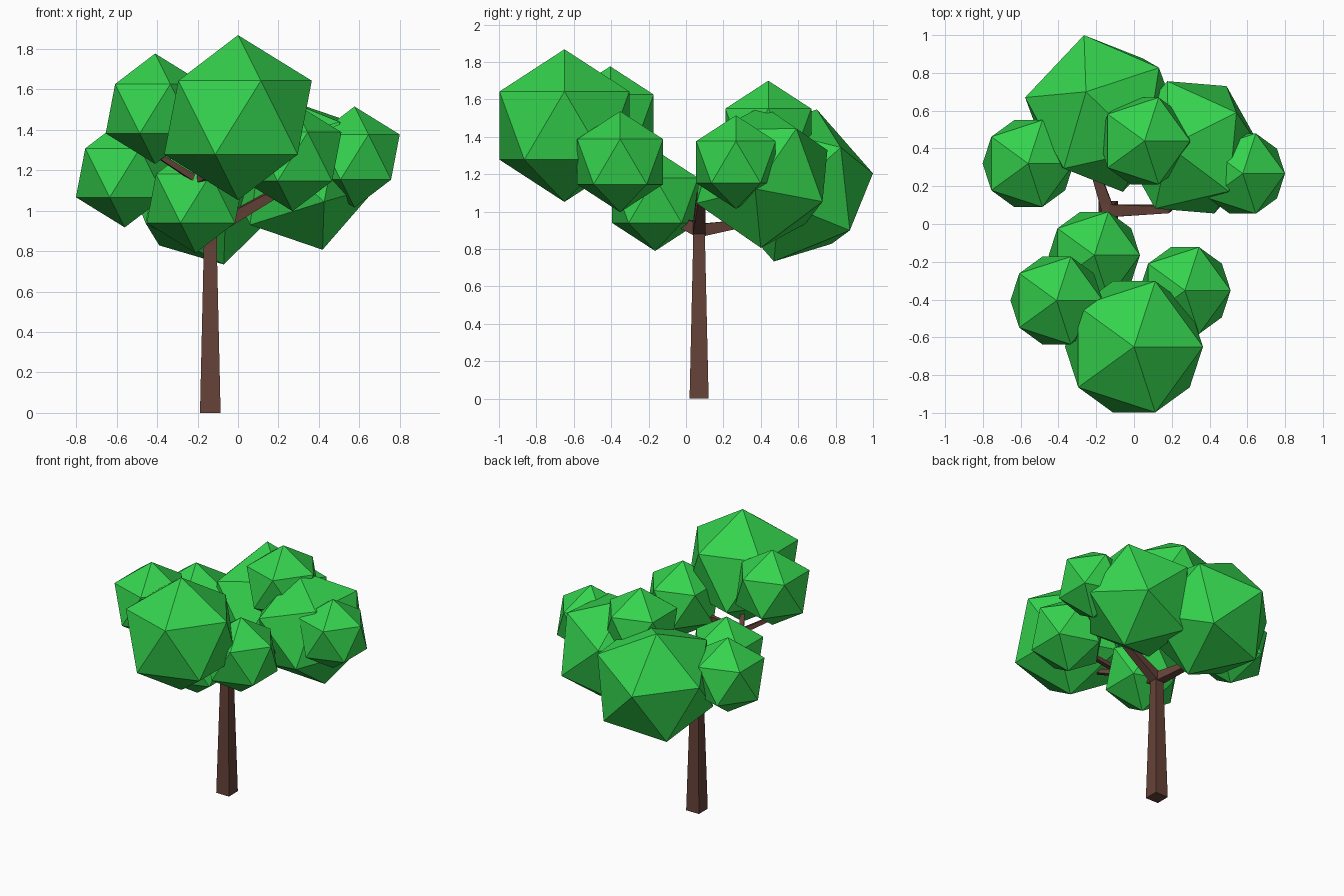
import bpy, bmesh
from mathutils import Vector, Matrix

if "Cube" in bpy.data.objects:
    bpy.data.objects.remove(bpy.data.objects["Cube"])


def material(name, rgb):
    m = bpy.data.materials.new(name)
    m.diffuse_color = (*rgb, 1)
    m.use_nodes = True
    m.node_tree.nodes["Principled BSDF"].inputs["Base Color"].default_value = m.diffuse_color
    return m


LEAF = material("leaf_green", (0.035, 0.65, 0.075))
BARK = material("bark_brown", (0.13, 0.055, 0.04))


def add_object(name, bm, mat):
    bmesh.ops.recalc_face_normals(bm, faces=bm.faces)
    mesh = bpy.data.meshes.new(name)
    bm.to_mesh(mesh)
    bm.free()
    mesh.materials.append(mat)
    obj = bpy.data.objects.new(name, mesh)
    bpy.context.collection.objects.link(obj)


def leaf_clump(name, centre, r, axis=(0, 0, 1), toward=(1, 0, 0)):
    """Icosahedron with a pole along axis and an upper-ring corner turned toward a direction."""
    z = Vector(axis).normalized()
    x = Vector(toward)
    x = (x - z * x.dot(z)).normalized()
    frame = Matrix((x, z.cross(x), z)).transposed().to_4x4()
    bm = bmesh.new()
    bmesh.ops.create_icosphere(bm, subdivisions=1, radius=r,
                               matrix=Matrix.Translation(centre) @ frame)
    add_object(name, bm, LEAF)


def limb(name, points):
    """Square tapered tube through (x, y, z, half_width) points."""
    bm = bmesh.new()
    pos = [Vector(p[:3]) for p in points]
    rings = []
    for i, p in enumerate(points):
        d = (pos[min(i + 1, len(pos) - 1)] - pos[max(i - 1, 0)]).normalized()
        ref = Vector((0, 1, 0)) if abs(d.z) > 0.9 else Vector((0, 0, 1))
        u = d.cross(ref).normalized()
        v = u.cross(d)
        rings.append([bm.verts.new(pos[i] + p[3] * (a * u + b * v))
                      for a, b in ((1, 1), (-1, 1), (-1, -1), (1, -1))])
    for lo, hi in zip(rings, rings[1:]):
        for k in range(4):
            j = (k + 1) % 4
            bm.faces.new((lo[k], lo[j], hi[j], hi[k]))
    bm.faces.new(rings[0])
    bm.faces.new(rings[-1])
    add_object(name, bm, BARK)


# Upright leaf clumps
for name, centre, r in (
        ("leaf_front_large", (0, -0.65, 1.46), 0.408),
        ("leaf_front_left", (-0.41, -0.405, 1.504), 0.273),
        ("leaf_centre", (-0.21, -0.165, 1.06), 0.27),
        ("leaf_back_left", (-0.56, 0.32, 1.187), 0.27),
        ("leaf_front_right", (0.27, -0.352, 1.267), 0.27),
        ("leaf_far_right", (0.576, 0.267, 1.265), 0.25),
        ("leaf_back_top", (0.056, 0.44, 1.43), 0.27)):
    leaf_clump(name, centre, r)

# Tilted large leaf clumps
leaf_clump("leaf_back_large", (-0.162, 0.585, 1.14), 0.432,
           (-0.092, 0.115, 0.406), (-0.103, 0.415, 0.066))
leaf_clump("leaf_right_large", (0.301, 0.406, 1.187), 0.398,
           (-0.116, 0.006, 0.377), (0.239, 0.184, 0.266))

# Trunk and branches
fork = (-0.137, 0.07, 0.9)
node = (-0.2, -0.35, 1.15)
limb("trunk", [(-0.137, 0.07, 0, 0.051), (-0.137, 0.07, 0.83, 0.032),
               (-0.137, 0.07, 0.94, 0.032)])
limb("branch_right", [(*fork, 0.034), (0.18, 0.08, 1.085, 0.021), (0.3, 0.35, 1.2, 0.018)])
limb("branch_back", [(*fork, 0.034), (-0.2, 0.26, 0.93, 0.024), (-0.17, 0.55, 1.1, 0.018)])
limb("branch_front", [(*fork, 0.034), (-0.16, -0.04, 0.95, 0.027),
                      (-0.21, -0.17, 1.06, 0.022), (*node, 0.018)])
for side, mid, end in (("left", (-0.42, -0.41, 1.29), (-0.41, -0.405, 1.48)),
                       ("middle", (-0.05, -0.58, 1.22), (0, -0.65, 1.4)),
                       ("right", (0.15, -0.35, 1.2), (0.27, -0.352, 1.267))):
    limb("twig_" + side, [(*node, 0.017), (*mid, 0.013), (*end, 0.01)])
